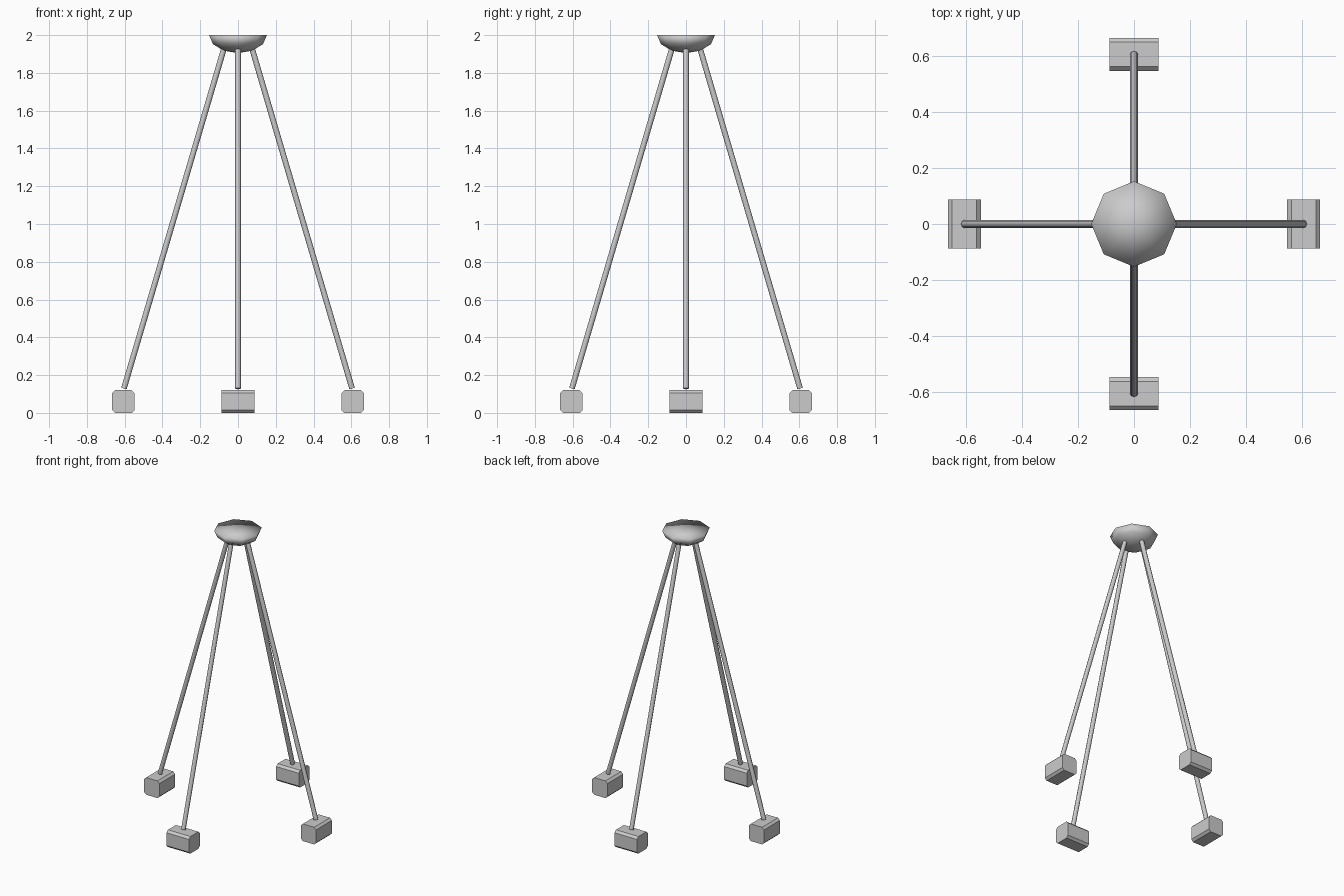
import bpy, bmesh, math
from mathutils import Vector, Matrix

if "Cube" in bpy.data.objects:
    bpy.data.objects.remove(bpy.data.objects["Cube"])


def make_object(name, bm, smooth):
    bmesh.ops.recalc_face_normals(bm, faces=bm.faces)
    for f in bm.faces:
        f.smooth = smooth
    mesh = bpy.data.meshes.new(name)
    bm.to_mesh(mesh)
    bm.free()
    obj = bpy.data.objects.new(name, mesh)
    bpy.context.collection.objects.link(obj)
    return obj


# Shallow eight-sided head: half an ellipsoid with a flat top
SIDES, R, DEPTH = 8, 0.153, 0.095
bm = bmesh.new()
rings = []
for deg in (0, 30, 60):
    a = math.radians(deg)
    rings.append([bm.verts.new((R * math.cos(a) * math.cos(math.tau * i / SIDES),
                                R * math.cos(a) * math.sin(math.tau * i / SIDES),
                                2 - DEPTH * math.sin(a))) for i in range(SIDES)])
top, bottom = bm.verts.new((0, 0, 2)), bm.verts.new((0, 0, 2 - DEPTH))
for i in range(SIDES):
    j = (i + 1) % SIDES
    for upper, lower in zip(rings, rings[1:]):
        bm.faces.new((upper[i], upper[j], lower[j], lower[i]))
    bm.faces.new((top, rings[0][j], rings[0][i]))
    bm.faces.new((bottom, rings[-1][i], rings[-1][j]))
make_object("head", bm, True)


def leg(name, turn):
    # Thin straight rod from foot to head
    low, high = Vector((0.604, 0, 0.129)), Vector((0.074, 0, 1.93))
    d = high - low
    bm = bmesh.new()
    bmesh.ops.create_cone(bm, cap_ends=True, segments=8, radius1=0.015,
                          radius2=0.015, depth=d.length)
    bm.transform(turn @ Matrix.Translation((low + high) / 2)
                 @ d.to_track_quat('Z', 'Y').to_matrix().to_4x4())
    obj = make_object(name, bm, True)
    obj.data.set_sharp_from_angle(angle=math.radians(50))


def foot(name, turn):
    # Block with its four long edges chamfered
    w, h, c, half = 0.059, 0.12, 0.015, 0.0875
    profile = [(-w + c, 0), (w - c, 0), (w, c), (w, h - c),
               (w - c, h), (-w + c, h), (-w, h - c), (-w, c)]
    bm = bmesh.new()
    face = bm.faces.new([bm.verts.new((0.607 + x, -half, z)) for x, z in profile])
    ext = bmesh.ops.extrude_face_region(bm, geom=[face], use_keep_orig=True)
    verts = [v for v in ext["geom"] if isinstance(v, bmesh.types.BMVert)]
    bmesh.ops.translate(bm, verts=verts, vec=(0, 2 * half, 0))
    bm.transform(turn)
    make_object(name, bm, False)


for k, side in enumerate(("right", "back", "left", "front")):
    turn = Matrix.Rotation(k * math.pi / 2, 4, 'Z')
    leg(side + "_leg", turn)
    foot(side + "_foot", turn)
